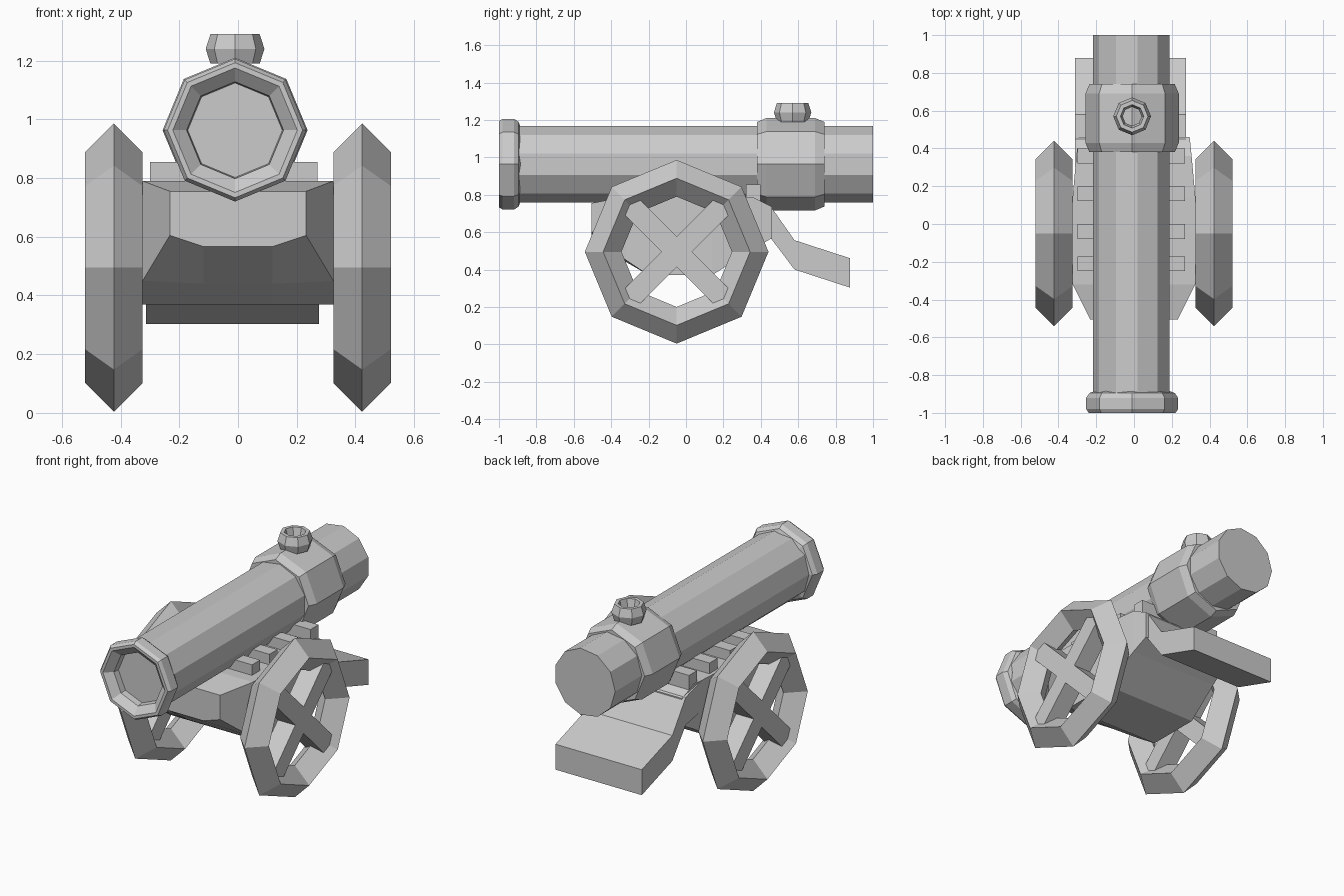
import bpy, bmesh
from math import sin, cos, pi, radians
from mathutils import Vector, Matrix

if "Cube" in bpy.data.objects:
    bpy.data.objects.remove(bpy.data.objects["Cube"])

CX = -0.01  # barrel axis offset


def finish(name, bm):
    bmesh.ops.recalc_face_normals(bm, faces=bm.faces)
    me = bpy.data.meshes.new(name)
    bm.to_mesh(me)
    bm.free()
    ob = bpy.data.objects.new(name, me)
    bpy.context.collection.objects.link(ob)
    return ob


def spin(name, profile, n, centre, axis, phase=0.0, closed=True):
    """Turn (radius, height) points around an axis with n flat sides."""
    bm = bmesh.new()
    rings = []
    for r, h in profile:
        ring = []
        for k in range(n):
            a = phase + 2 * pi * k / n
            u, v = r * cos(a), r * sin(a)
            p = {'X': (h, u, v), 'Y': (u, h, v), 'Z': (u, v, h)}[axis]
            ring.append(bm.verts.new(Vector(p) + Vector(centre)))
        rings.append(ring)
    m = len(rings)
    for i in range(m if closed else m - 1):
        a, b = rings[i], rings[(i + 1) % m]
        for k in range(n):
            bm.faces.new((a[k], a[(k + 1) % n], b[(k + 1) % n], b[k]))
    if not closed:
        bm.faces.new(rings[0])
        bm.faces.new(rings[-1])
    return finish(name, bm)


def loft(name, sections):
    """Skin between equal-sized loops of 3D points and cap the ends."""
    bm = bmesh.new()
    loops = [[bm.verts.new(p) for p in s] for s in sections]
    for a, b in zip(loops, loops[1:]):
        for k in range(len(a)):
            j = (k + 1) % len(a)
            bm.faces.new((a[k], a[j], b[j], b[k]))
    bm.faces.new(loops[0])
    bm.faces.new(loops[-1])
    return finish(name, bm)


def box(name, centre, size, rot_x=0.0):
    bm = bmesh.new()
    mat = (Matrix.Translation(centre) @ Matrix.Rotation(rot_x, 4, 'X')
           @ Matrix.Diagonal((*size, 1)))
    bmesh.ops.create_cube(bm, size=1, matrix=mat)
    return finish(name, bm)


# Barrel: eleven-sided tube
spin("barrel", [(0.207, -0.92), (0.207, 1.0)], 11, (CX, 0, 0.963), 'Y', pi, closed=False)

# Muzzle ring with recessed bore
spin("muzzle_ring", [(0.2, -0.885), (0.226, -0.895), (0.243, -0.92), (0.243, -0.98),
                     (0.23, -1.0), (0.212, -1.0), (0.165, -0.96), (0.16, -0.91)],
     8, (CX, 0, 0.963), 'Y')

# Breech band
spin("breech_band", [(0.18, 0.38), (0.226, 0.38), (0.247, 0.43), (0.247, 0.69),
                     (0.226, 0.74), (0.18, 0.74)], 8, (CX, 0, 0.963), 'Y')

# Vent ring on top of the band
spin("vent_ring", [(0.1, 1.24), (0.084, 1.29), (0.062, 1.29), (0.05, 1.24),
                   (0.062, 1.19), (0.084, 1.19)], 8, (CX, 0.57, 0), 'Z')

# Carriage body: y, top half width, top z, side-bottom z, keel z
stations = [(-0.505, 0.232, 0.755, 0.605, 0.567),
            (-0.32, 0.325, 0.79, 0.45, 0.44),
            (-0.2, 0.325, 0.79, 0.37, 0.37),
            (0.14, 0.325, 0.79, 0.37, 0.37),
            (0.36, 0.305, 0.785, 0.51, 0.51),
            (0.46, 0.295, 0.735, 0.568, 0.568)]
loft("carriage_body", [[(-w, y, t), (-w, y, s), (-0.118, y, b), (0.118, y, b), (w, y, s), (w, y, t)]
                       for y, w, t, s, b in stations])

# Trail slab bending down behind the body
trail = [(0.3, 0.785, 0.6), (0.45, 0.742, 0.572), (0.58, 0.557, 0.4), (0.878, 0.46, 0.303)]
loft("trail", [[(-0.313, y, t), (-0.313, y, b), (0.276, y, b), (0.276, y, t)]
               for y, t, b in trail])

# Cross bars that cradle the barrel
for i, y in enumerate((-0.21, -0.04, 0.16, 0.36)):
    box(f"cradle_bar_{i + 1}", (-0.015, y, 0.81), (0.57, 0.078, 0.09))

# Wheels: eight-sided diamond rims with crossed spokes
for side, sx in (("left", -1), ("right", 1)):
    c = Vector((sx * 0.423, -0.05, 0.495))
    spin(side + "_wheel_rim", [(0.491, 0), (0.393, 0.098), (0.295, 0), (0.393, -0.098)],
         8, c, 'X')
    for k, ang in enumerate((45, -45)):
        box(f"{side}_spoke_{k + 1}", c, (0.12, 0.75, 0.115), radians(ang))
